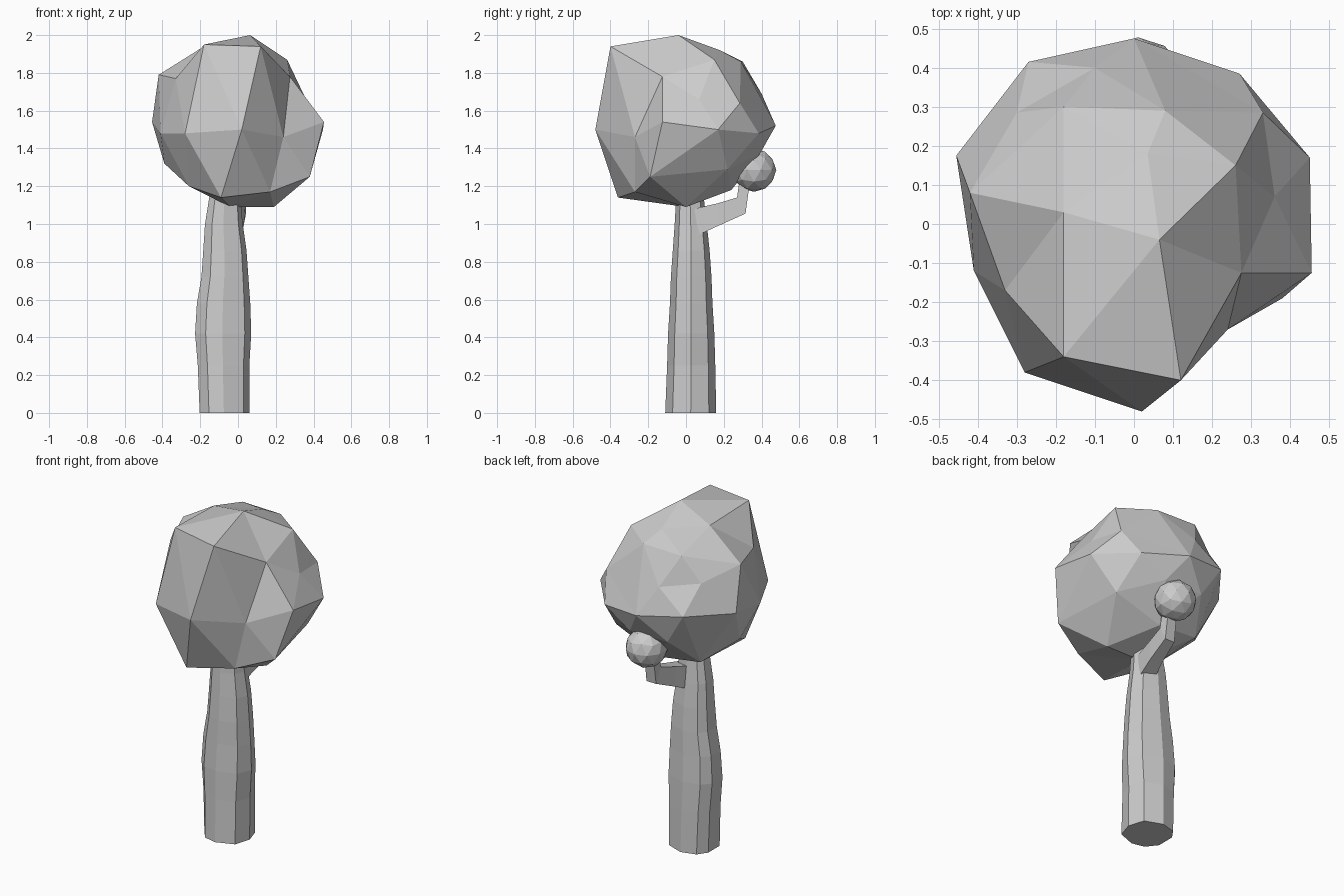
import bpy, bmesh, math
from mathutils import Vector

grey = bpy.data.materials.new("plain grey")
grey.diffuse_color = (0.6, 0.6, 0.6, 1)


def finish(bm, name):
    bmesh.ops.recalc_face_normals(bm, faces=bm.faces)
    me = bpy.data.meshes.new(name)
    bm.to_mesh(me)
    bm.free()
    me.materials.append(grey)
    ob = bpy.data.objects.new(name, me)
    bpy.context.collection.objects.link(ob)
    return ob


def loft(rings, name):
    """Skin a list of equal-length point rings and cap both ends."""
    bm = bmesh.new()
    loops = [[bm.verts.new(p) for p in ring] for ring in rings]
    n = len(loops[0])
    for a, b in zip(loops, loops[1:]):
        for i in range(n):
            j = (i + 1) % n
            bm.faces.new((a[i], a[j], b[j], b[i]))
    bm.faces.new(loops[0])
    bm.faces.new(loops[-1])
    return finish(bm, name)


# Trunk: irregular nine-sided column (z, x min, x max, y min, y max)
levels = [(0.01, -0.21, 0.06, -0.11, 0.16), (0.25, -0.22, 0.06, -0.10, 0.155),
          (0.42, -0.235, 0.07, -0.095, 0.15), (0.58, -0.225, 0.065, -0.085, 0.14),
          (0.72, -0.20, 0.055, -0.08, 0.135), (0.86, -0.19, 0.045, -0.07, 0.125),
          (1.0, -0.18, 0.025, -0.06, 0.11), (1.18, -0.15, 0.01, -0.05, 0.09)]
angles = [math.radians(a) for a in (0, 42, 90, 128, 160, 200, 238, 270, 318)]
trunk = []
for z, x0, x1, y0, y1 in levels:
    ring = []
    for a in angles:
        c, s = math.cos(a), math.sin(a)
        ring.append(((x0 + x1) / 2 + (x1 - x0) / 2 * math.copysign(abs(c) ** 0.85, c),
                     (y0 + y1) / 2 + (y1 - y0) / 2 * math.copysign(abs(s) ** 0.85, s), z))
    trunk.append(ring)
trunk[0] = [(x, y, 0) for x, y, z in trunk[0]]
loft(trunk, "trunk")

# Side branch: bent four-sided limb (centre x, half width, lower y z, upper y z)
limb = [(-0.04, 0.05, (0.04, 0.93), (0.04, 1.08)), (-0.01, 0.04, (0.17, 0.99), (0.17, 1.11)),
        (0.01, 0.032, (0.315, 1.055), (0.27, 1.14)), (0.01, 0.03, (0.335, 1.20), (0.28, 1.21))]
loft([[(x - w, *lo), (x + w, *lo), (x + w, *up), (x - w, *up)] for x, w, lo, up in limb],
     "side_branch")

# Small leaf ball at the branch tip
bm = bmesh.new()
bmesh.ops.create_icosphere(bm, subdivisions=2, radius=0.118)
for v in bm.verts:
    v.co = Vector((v.co.x, v.co.y, v.co.z * 0.97)) + Vector((0.01, 0.36, 1.285))
finish(bm, "small_leaf_ball")

# Main crown: faceted blob, triangulated around its centre
crown_points = [
    (0.065, -0.04, 2.0), (0.12, -0.40, 1.94), (-0.18, -0.34, 1.95), (-0.18, 0.03, 1.94),
    (0.02, -0.48, 1.50), (-0.28, -0.38, 1.48), (-0.42, 0.08, 1.79), (-0.18, 0.30, 1.86),
    (0.035, 0.18, 1.92), (-0.33, -0.17, 1.77), (0.26, 0.15, 1.87), (-0.455, 0.175, 1.54),
    (-0.41, -0.12, 1.48), (0.275, -0.125, 1.78), (0.36, 0.07, 1.66), (0.455, -0.125, 1.54),
    (0.45, 0.17, 1.50), (0.33, 0.285, 1.64), (0.24, -0.27, 1.46), (0.38, -0.19, 1.25),
    (0.27, 0.385, 1.48), (0.0, 0.475, 1.52), (-0.27, 0.415, 1.56), (-0.10, 0.40, 1.69),
    (0.08, 0.29, 1.86), (-0.30, 0.285, 1.72), (-0.09, -0.36, 1.14), (0.17, -0.27, 1.17),
    (0.19, 0.0, 1.09), (-0.04, 0.0, 1.09), (-0.26, -0.19, 1.20), (-0.39, 0.05, 1.32),
    (0.31, 0.22, 1.29), (0.02, 0.24, 1.18), (-0.25, 0.22, 1.21), (0.10, 0.39, 1.37),
    (-0.15, 0.39, 1.37)]
centre = Vector((0, 0, 1.53))
bm = bmesh.new()
place = {}
for p in crown_points:
    v = bm.verts.new((Vector(p) - centre).normalized())
    place[v] = Vector(p)
bmesh.ops.convex_hull(bm, input=list(bm.verts))
for v, p in place.items():
    v.co = p
finish(bm, "crown")
